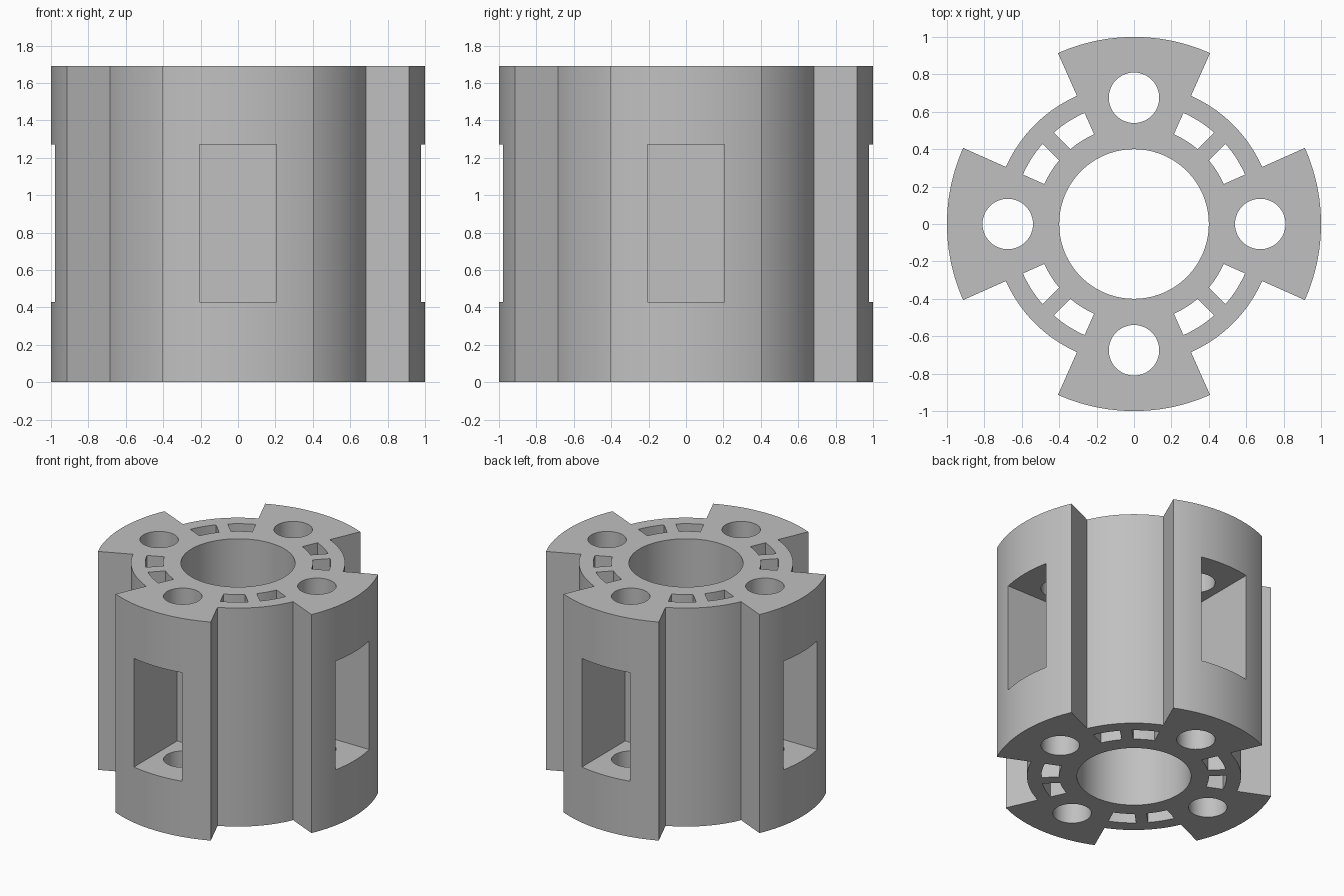
import bpy, bmesh
from math import radians, degrees, asin, cos, sin

if "Cube" in bpy.data.objects:
    bpy.data.objects.remove(bpy.data.objects["Cube"])

HEIGHT = 1.69
RING, OUTER, BORE = 0.75, 1.0, 0.4
ARM = 24                      # half angle of each arm
RIB = 0.042                   # half width of the rib between slots
QUARTERS = (0, 90, 180, 270)

grey = bpy.data.materials.new("grey")
grey.use_nodes = True
colour = (0.53, 0.53, 0.53, 1)
grey.diffuse_color = colour
grey.node_tree.nodes["Principled BSDF"].inputs["Base Color"].default_value = colour


def arc(radius, start, end, steps, centre=(0, 0)):
    angles = [radians(start + (end - start) * i / steps) for i in range(steps + 1)]
    return [(centre[0] + radius * cos(a), centre[1] + radius * sin(a)) for a in angles]


def turn(points, angle):
    c, s = cos(radians(angle)), sin(radians(angle))
    return [(x * c - y * s, x * s + y * c) for x, y in points]


def extrude(bm, outline, bottom, top):
    face = bm.faces.new([bm.verts.new((x, y, bottom)) for x, y in outline])
    side = bmesh.ops.extrude_face_region(bm, geom=[face])["geom"]
    moved = [v for v in side if isinstance(v, bmesh.types.BMVert)]
    bmesh.ops.translate(bm, verts=moved, vec=(0, 0, top - bottom))


def make_object(name, prisms):
    bm = bmesh.new()
    for prism in prisms:
        extrude(bm, *prism)
    bmesh.ops.recalc_face_normals(bm, faces=bm.faces)
    mesh = bpy.data.meshes.new(name)
    bm.to_mesh(mesh)
    bm.free()
    obj = bpy.data.objects.new(name, mesh)
    bpy.context.collection.objects.link(obj)
    return obj


# Body: ring with four flared arms
outline = []
for q in QUARTERS:
    outline += arc(OUTER, q - ARM, q + ARM, 24)
    outline += arc(RING, q + ARM, q + 90 - ARM, 20)
body = make_object("slotted_body", [(outline, 0, HEIGHT)])
body.data.materials.append(grey)

# Central bore, four rod holes and paired slots, all right through
low, high = -0.1, HEIGHT + 0.1
bore = [(arc(BORE, 0, 360, 96)[:-1], low, high)]
rod_holes = [(turn(arc(0.135, 0, 360, 48, (0.675, 0))[:-1], q), low, high) for q in QUARTERS]
slots = []
inner, outer = 0.525, 0.65
half = [45 - degrees(asin(RIB / r)) for r in (inner, outer)]
slot = arc(inner, ARM, half[0], 8) + arc(outer, half[1], ARM, 8)
mirrored = [(y, x) for x, y in slot]
for q in QUARTERS:
    slots += [(turn(slot, q), low, high), (turn(mirrored, q), low, high)]

# Rectangular window pocket in each arm
pocket = [(0.45, -0.205), (1.1, -0.205), (1.1, 0.205), (0.45, 0.205)]
windows = [(turn(pocket, q), 0.43, 1.27) for q in QUARTERS]

bpy.context.view_layer.objects.active = body
for name, prisms in (("bore", bore), ("rod_holes", rod_holes),
                     ("slots", slots), ("windows", windows)):
    cutter = make_object(name + "_cutter", prisms)
    cutter.hide_render = True
    cut = body.modifiers.new(name, "BOOLEAN")
    cut.operation, cut.solver, cut.object = "DIFFERENCE", "EXACT", cutter
    bpy.ops.object.modifier_apply(modifier=cut.name)
    bpy.data.objects.remove(cutter)

bpy.ops.object.select_all(action="DESELECT")
body.select_set(True)
bpy.ops.object.shade_smooth_by_angle(angle=radians(20))
